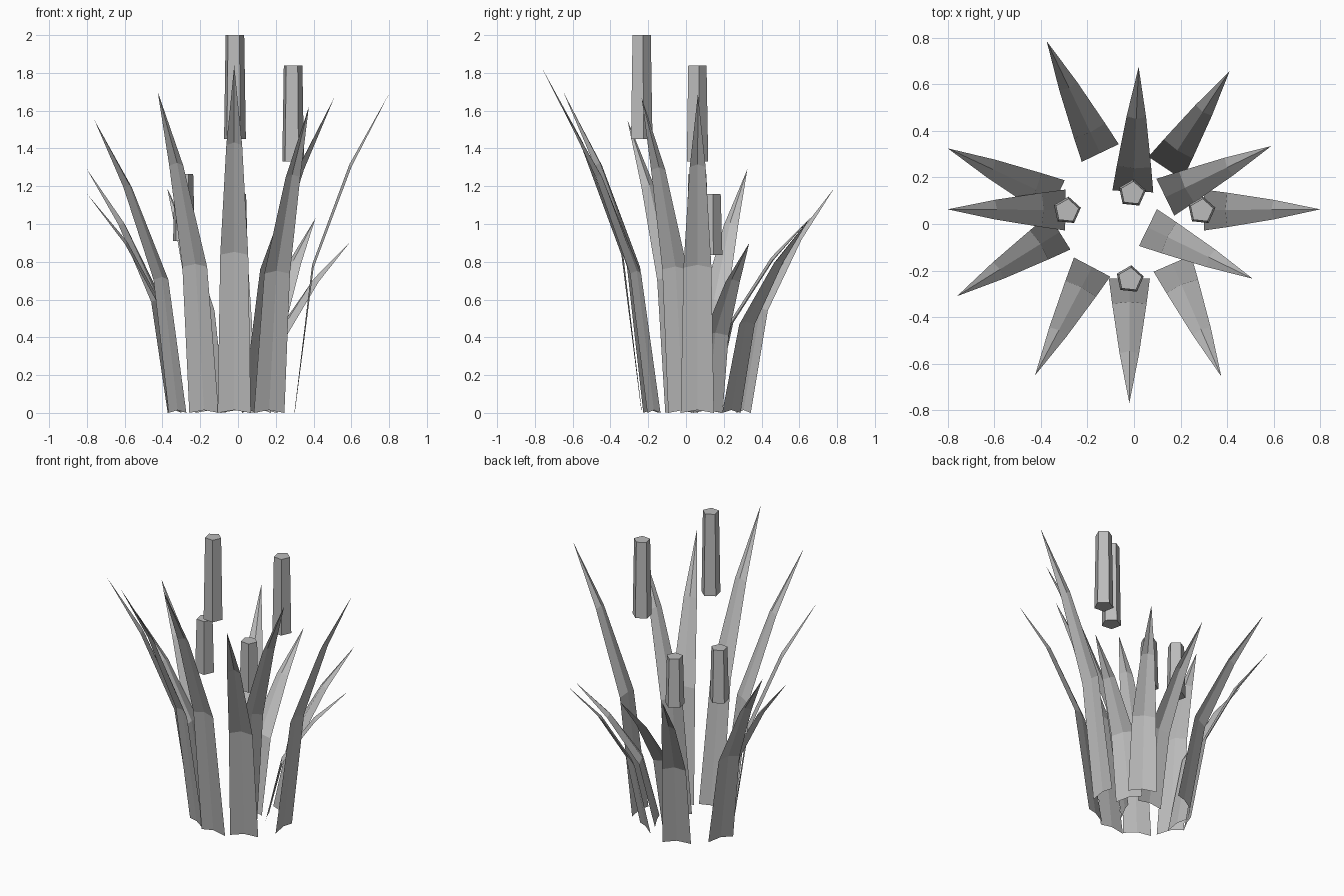
import bpy, math
from mathutils import Vector

if "Cube" in bpy.data.objects:
    bpy.data.objects.remove(bpy.data.objects["Cube"])

def material(name, col):
    m = bpy.data.materials.new(name)
    m.diffuse_color = (*col, 1)
    m.use_nodes = True
    m.node_tree.nodes["Principled BSDF"].inputs["Base Color"].default_value = m.diffuse_color
    return m

GREY = material("plain grey", (0.5, 0.5, 0.5))

def add(name, verts, faces):
    me = bpy.data.meshes.new(name)
    me.from_pydata([tuple(v) for v in verts], [], faces)
    me.materials.append(GREY)
    ob = bpy.data.objects.new(name, me)
    bpy.context.collection.objects.link(ob)
    return ob

# Leaf blade: (share of reach, share of height, half width, inward crease)
PROFILE = [(0.0, 0.0, 0.088, 0.0), (0.2, 0.455, 0.074, 0.008), (0.6, 0.77, 0.042, 0.01)]

def leaf(i, bx, by, tx, ty, h):
    base, tip = Vector((bx, by, 0)), Vector((tx, ty, 0))
    reach = tip - base
    out = reach.normalized()
    side = Vector((-out.y, out.x, 0))
    verts, faces = [], []
    for r, z, w, crease in PROFILE:
        c = base + reach * r + Vector((0, 0, z * h))
        # midrib sits slightly higher and further in than the edges
        verts += [c - side * w, c - out * crease + Vector((0, 0, 0.015)), c + side * w]
    verts.append(tip + Vector((0, 0, h)))
    for row in (0, 3):
        for k in (0, 1):
            a = row + k
            faces.append((a, a + 1, a + 4, a + 3))
    faces += [(6, 7, 9), (7, 8, 9)]
    add(f"leaf_{i}", verts, faces)

# base x, y, tip x, y, height
LEAVES = [
    (-0.02, -0.235, -0.02, -0.77, 1.84),
    (-0.18, -0.185, -0.425, -0.65, 1.70),
    (0.165, -0.17, 0.375, -0.655, 1.62),
    (0.06, -0.015, 0.51, -0.235, 1.67),
    (-0.32, -0.035, -0.76, -0.31, 1.55),
    (-0.295, 0.06, -0.80, 0.063, 1.16),
    (-0.335, 0.108, -0.80, 0.325, 1.29),
    (-0.145, 0.305, -0.375, 0.785, 1.19),
    (-0.005, 0.14, 0.02, 0.675, 1.05),
    (0.135, 0.24, 0.41, 0.655, 1.03),
    (0.135, 0.115, 0.59, 0.335, 0.90),
    (0.30, 0.06, 0.80, 0.063, 1.69),
]
for i, l in enumerate(LEAVES, 1):
    leaf(i, *l)

# Seed heads: tapered five-sided prisms floating among the leaves
def seed_head(i, x, y, z0, z1):
    verts = []
    for z, r in ((z0, 0.061), (z1, 0.052)):
        for k in range(5):
            a = math.radians(12 + 72 * k)
            verts.append((x + r * math.cos(a), y + r * math.sin(a), z))
    faces = [(k, (k + 1) % 5, 5 + (k + 1) % 5, 5 + k) for k in range(5)]
    faces += [(4, 3, 2, 1, 0), (5, 6, 7, 8, 9)]
    add(f"seed_head_{i}", verts, faces)

for i, s in enumerate([(-0.018, -0.238, 1.45, 2.0), (0.29, 0.057, 1.33, 1.84),
                       (-0.288, 0.057, 0.91, 1.265), (-0.008, 0.132, 0.835, 1.16)], 1):
    seed_head(i, *s)
